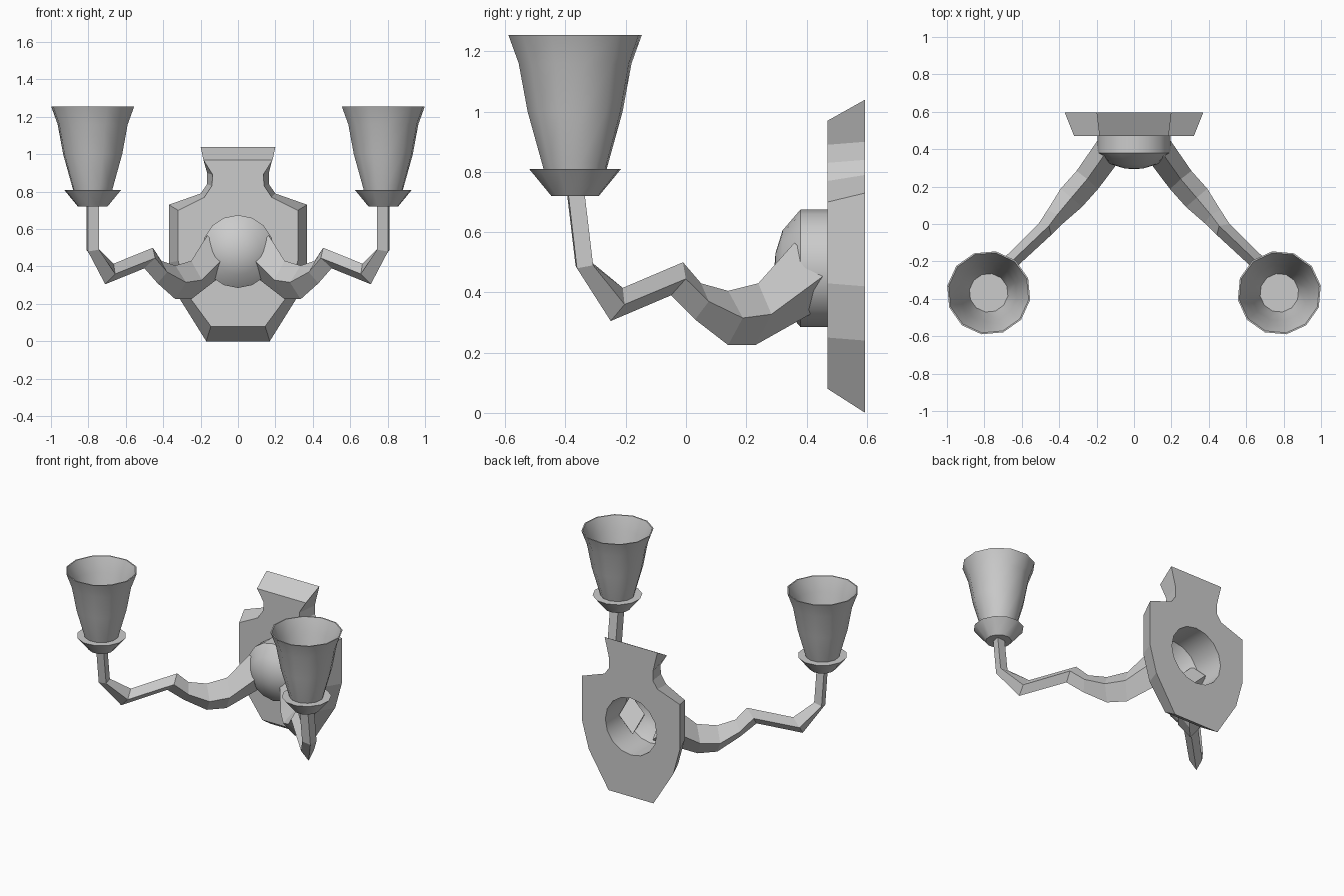
import bpy, bmesh, math
from mathutils import Vector

cube = bpy.data.objects.get("Cube")
if cube:
    bpy.data.objects.remove(cube, do_unlink=True)

metal = bpy.data.materials.new("grey_metal")
metal.use_nodes = True
GREY = (0.6, 0.6, 0.6, 1)
metal.diffuse_color = GREY
metal.node_tree.nodes["Principled BSDF"].inputs["Base Color"].default_value = GREY


def finish(bm, name, smooth=None):
    bmesh.ops.recalc_face_normals(bm, faces=bm.faces[:])
    mesh = bpy.data.meshes.new(name)
    bm.to_mesh(mesh)
    bm.free()
    mesh.materials.append(metal)
    obj = bpy.data.objects.new(name, mesh)
    bpy.context.collection.objects.link(obj)
    if smooth:
        bpy.ops.object.select_all(action='DESELECT')
        obj.select_set(True)
        bpy.context.view_layer.objects.active = obj
        bpy.ops.object.shade_smooth_by_angle(angle=math.radians(smooth))
    return obj


def loft(bm, rings):
    """Join successive closed rings of points with quads."""
    rows = [[bm.verts.new(p) for p in ring] for ring in rings]
    for a, b in zip(rows, rows[1:]):
        for i in range(len(a)):
            j = (i + 1) % len(a)
            bm.faces.new((a[i], a[j], b[j], b[i]))
    return rows


def circle(centre, r, n, u, v, turn=0.0):
    angles = [math.tau * i / n + turn for i in range(n)]
    return [centre + r * (math.cos(a) * u + math.sin(a) * v) for a in angles]


X, Y, Z = Vector((1, 0, 0)), Vector((0, 1, 0)), Vector((0, 0, 1))
HUB_Z, HUB_R, HUB_N = 0.48, 0.195, 16
BACK, FRONT = 0.595, 0.47

# Wall plate: bevelled shield outline with a round hole for the hub
back_half = [(.2, 1.04), (.165, .9), (.165, .84), (.2, .79),
             (.37, .73), (.37, .42), (.32, .24), (.17, 0)]
front_half = [(.185, .97), (.135, .89), (.14, .83), (.18, .77),
              (.32, .70), (.32, .43), (.27, .25), (.145, .08)]


def outline(half, y):
    right = [Vector((x, y, z)) for x, z in half]
    return right + [Vector((-p.x, p.y, p.z)) for p in reversed(right)]


bm = bmesh.new()
outer = loft(bm, [outline(back_half, BACK), outline(front_half, FRONT)])
hole = [[bm.verts.new(p) for p in circle(Vector((0, y, HUB_Z)), HUB_R, HUB_N, X, Z)]
        for y in (BACK, FRONT)]
for rim, inner in zip(outer, hole):
    edges = []
    for loop in (rim, inner):
        for a, b in zip(loop, loop[1:] + loop[:1]):
            edges.append(bm.edges.get((a, b)) or bm.edges.new((a, b)))
    bmesh.ops.triangle_fill(bm, edges=edges, use_beauty=True, normal=Y)
finish(bm, "wall_plate")

# Hub: hollow tube with a domed front
bm = bmesh.new()
profile = [(BACK, HUB_R), (.38, HUB_R), (.32, .125), (.297, .05)]
rows = loft(bm, [circle(Vector((0, y, HUB_Z)), r, HUB_N, X, Z) for y, r in profile])
tip = bm.verts.new((0, .293, HUB_Z))
for a, b in zip(rows[-1], rows[-1][1:] + rows[-1][:1]):
    bm.faces.new((a, b, tip))
finish(bm, "hub_dome", 40)

# Arm stations: upper ridge, lower ridge, half width
stations = [((.165, .36, .565), (.075, .47, .36), .08),
            ((.25, .24, .43), (.25, .23, .225), .075),
            ((.335, .14, .405), (.335, .14, .225), .075),
            ((.41, .05, .43), (.43, .03, .31), .055),
            ((.455, -.01, .5), (.5, -.05, .39), .045),
            ((.665, -.21, .415), (.71, -.25, .305), .04),
            ((.752, -.313, .5), (.802, -.362, .48), .045),
            ((.752, -.341, .73), (.802, -.391, .73), .045)]
SIDE = Vector((.76, .65, 0))

# Lathe profiles as (radius, height)
holder = [(.02, .72), (.08, .72), (.155, .81), (.1, .81)]
shade = [(.105, .805), (.112, .83), (.16, 1.0), (.19, 1.16), (.225, 1.255),
         (.217, 1.255), (.182, 1.16), (.152, 1.0), (.104, .83)]


def lathe(name, profile, centre, mirror, smooth):
    bm = bmesh.new()
    rings = [circle(centre + Z * z, r, 12, X * mirror, Y, .17) for r, z in profile]
    rows = loft(bm, rings)
    bm.faces.new(rows[0])
    bm.faces.new(rows[-1])
    finish(bm, name, smooth)


for label, s in (("left", 1), ("right", -1)):
    # Diamond-section arm
    bm = bmesh.new()
    rings = []
    for top, bottom, w in stations:
        t, b = Vector(top), Vector(bottom)
        mid = (t + b) / 2
        rings.append([Vector((p.x * s, p.y, p.z))
                      for p in (t, mid + SIDE * w, b, mid - SIDE * w)])
    rows = loft(bm, rings)
    bm.faces.new(rows[0])
    bm.faces.new(rows[-1])
    finish(bm, label + "_arm")

    # Flared holder and open lamp shade
    centre = Vector((.777 * s, -.368, 0))
    lathe(label + "_holder", holder, centre, s, 25)
    lathe(label + "_shade", shade, centre, s, 40)
